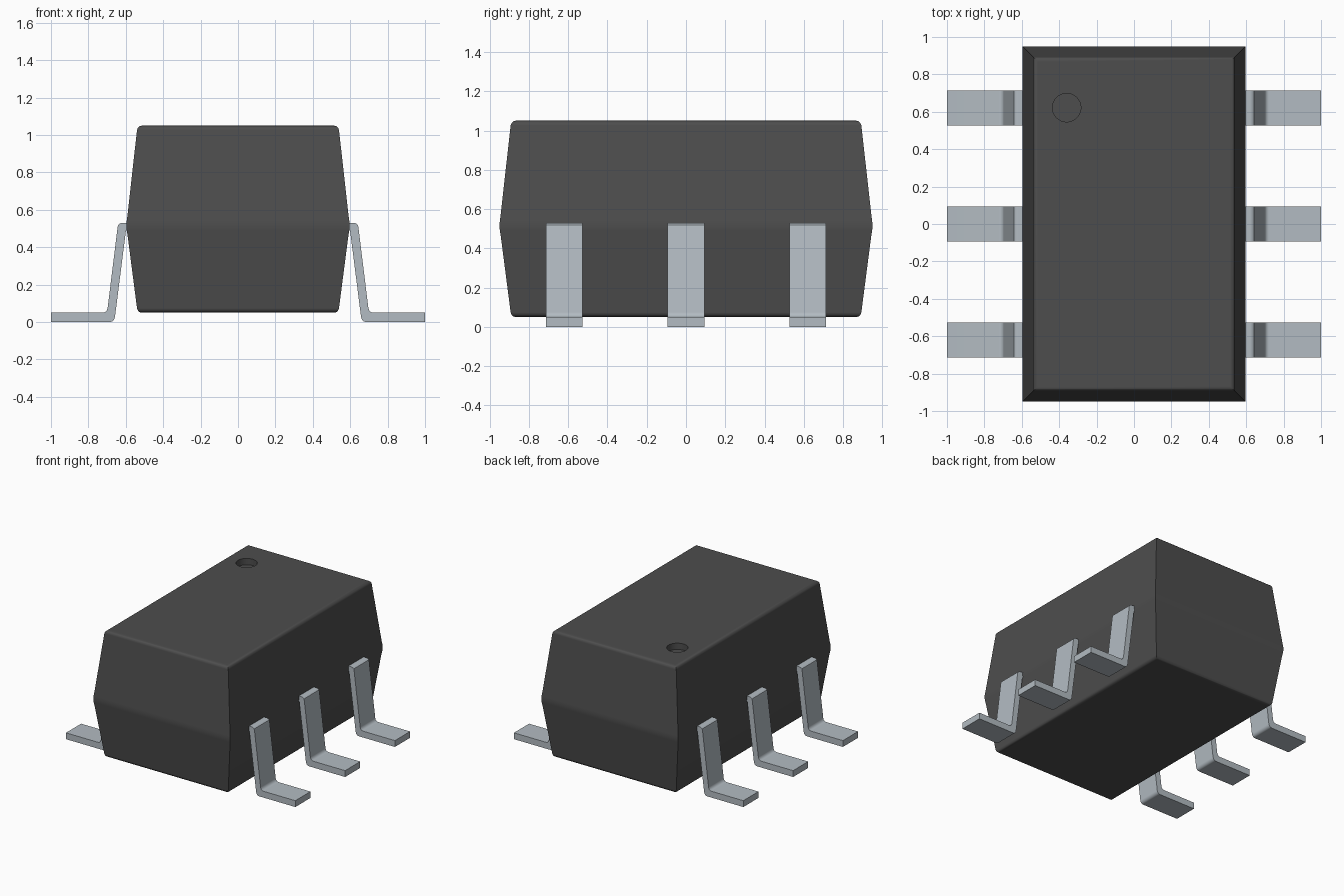
import bpy, bmesh, math

cube = bpy.data.objects.get("Cube")
if cube:
    bpy.data.objects.remove(cube, do_unlink=True)


def material(name, rgb):
    m = bpy.data.materials.new(name)
    m.use_nodes = True
    m.diffuse_color = (*rgb, 1)
    bsdf = next(n for n in m.node_tree.nodes if n.type == 'BSDF_PRINCIPLED')
    bsdf.inputs["Base Color"].default_value = (*rgb, 1)
    return m


def finish(bm, name, mat):
    bmesh.ops.recalc_face_normals(bm, faces=bm.faces)
    mesh = bpy.data.meshes.new(name)
    bm.to_mesh(mesh)
    bm.free()
    mesh.materials.append(mat)
    ob = bpy.data.objects.new(name, mesh)
    bpy.context.collection.objects.link(ob)
    return ob


def smooth(ob):
    bpy.ops.object.select_all(action='DESELECT')
    ob.select_set(True)
    bpy.context.view_layer.objects.active = ob
    bpy.ops.object.shade_smooth_by_angle(angle=math.radians(35))
    mod = ob.modifiers.new("even_shading", 'WEIGHTED_NORMAL')
    mod.keep_sharp = True


plastic = material("dark grey plastic", (0.075, 0.075, 0.075))
metal = material("pale steel", (0.45, 0.50, 0.54))

HALF_X, HALF_Y = 0.597, 0.95

# Housing: mitred rectangular rings as (inset, height), rounded at rim and waist
rings = [(0.083, 0.05), (0.071, 0.053), (0.062, 0.061), (0.057, 0.074),
         (0.007, 0.46), (0.002, 0.49), (0, 0.515), (0.002, 0.54), (0.006, 0.57),
         (0.057, 1.026), (0.062, 1.039), (0.071, 1.047), (0.083, 1.05)]
bm = bmesh.new()
loops = []
for d, z in rings:
    x, y = HALF_X - d, HALF_Y - d
    loops.append([bm.verts.new(p) for p in
                  ((-x, -y, z), (x, -y, z), (x, y, z), (-x, y, z))])
for a, b in zip(loops, loops[1:]):
    for i in range(4):
        j = (i + 1) % 4
        bm.faces.new((a[i], a[j], b[j], b[i]))
bm.faces.new(loops[0])
bm.faces.new(loops[-1])
body = finish(bm, "housing", plastic)

# Round pin-one dimple sunk into the top
bm = bmesh.new()
bmesh.ops.create_cone(bm, cap_ends=True, segments=40, radius1=0.076, radius2=0.076, depth=0.1)
bmesh.ops.translate(bm, verts=bm.verts, vec=(-0.36, 0.622, 1.05))
cutter = finish(bm, "dimple_cutter", plastic)
cutter.hide_render = True
cut = body.modifiers.new("dimple", 'BOOLEAN')
cut.operation = 'DIFFERENCE'
cut.solver = 'EXACT'
cut.object = cutter
bpy.context.view_layer.objects.active = body
bpy.ops.object.modifier_apply(modifier="dimple")
bpy.data.objects.remove(cutter, do_unlink=True)
smooth(body)

# Bent leads: side profile in x-z, extruded along y
profile = [(0.56, 0.53), (0.62, 0.53), (0.632, 0.527), (0.641, 0.519), (0.644, 0.505),
           (0.697, 0.075), (0.701, 0.062), (0.710, 0.053), (0.722, 0.05),
           (1.0, 0.05), (1.0, 0.0), (0.685, 0.0), (0.672, 0.003), (0.663, 0.012),
           (0.658, 0.026), (0.599, 0.49), (0.56, 0.49)]


def lead(name, side, y):
    bm = bmesh.new()
    face = bm.faces.new([bm.verts.new((side * x, y - 0.094, z)) for x, z in profile])
    out = bmesh.ops.extrude_face_region(bm, geom=[face])
    moved = [g for g in out["geom"] if isinstance(g, bmesh.types.BMVert)]
    bmesh.ops.translate(bm, verts=moved, vec=(0, 0.188, 0))
    smooth(finish(bm, name, metal))


for side, label in ((1, "left"), (-1, "right")):
    for y, place in ((-0.62, "front"), (0, "middle"), (0.62, "back")):
        lead(f"{label}_{place}_lead", side, y)
